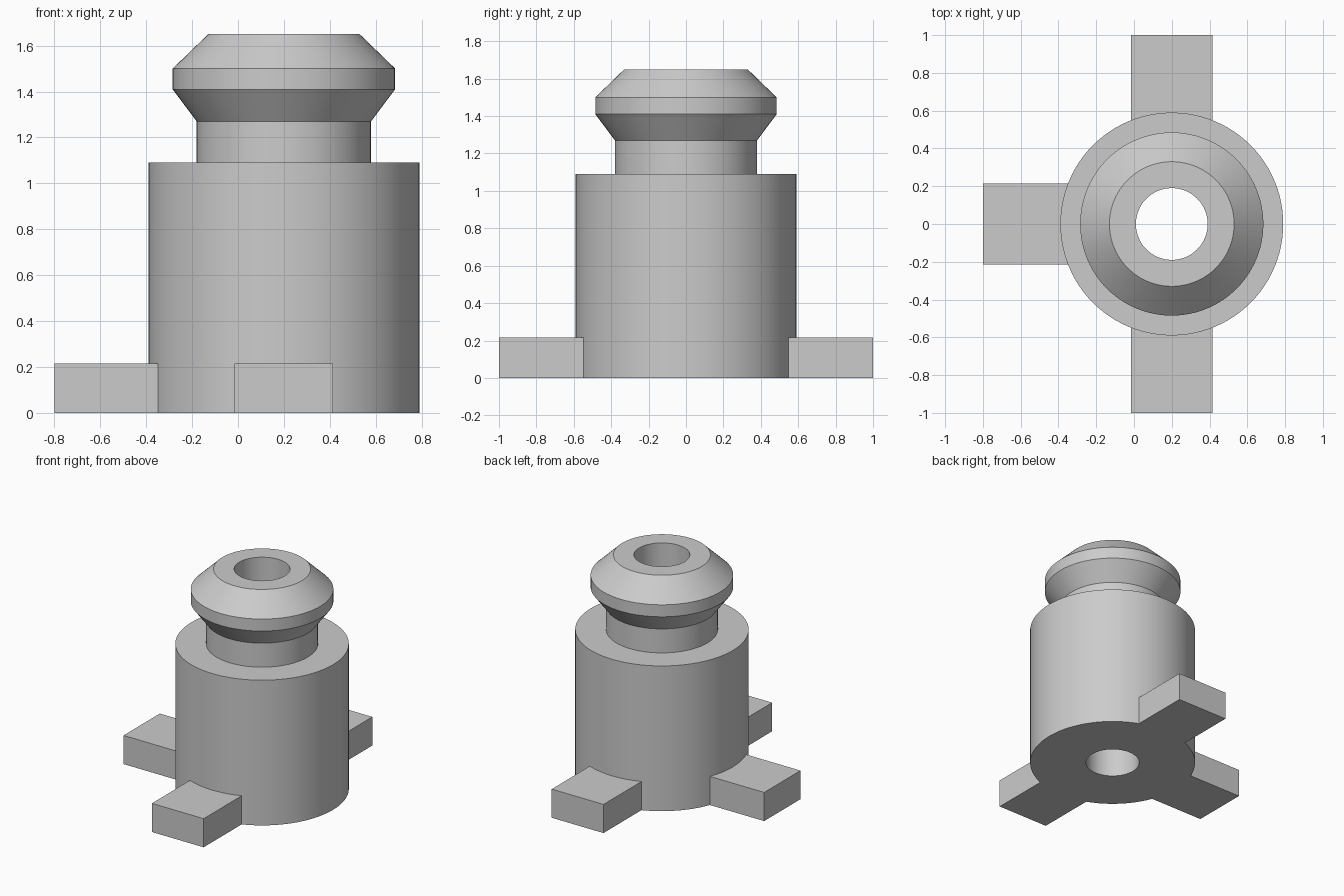
import bpy, bmesh, math
from mathutils import Matrix, Vector

cube = bpy.data.objects.get("Cube")
if cube:
    bpy.data.objects.remove(cube, do_unlink=True)

AXIS = Vector((0.2, 0, 0))
SEGMENTS = 96

grey = bpy.data.materials.new("plain grey")
grey.use_nodes = True
grey.diffuse_color = (0.6, 0.6, 0.6, 1)
grey.node_tree.nodes["Principled BSDF"].inputs["Base Color"].default_value = (0.6, 0.6, 0.6, 1)


def add_object(name, bm):
    bmesh.ops.recalc_face_normals(bm, faces=bm.faces)
    mesh = bpy.data.meshes.new(name)
    bm.to_mesh(mesh)
    bm.free()
    mesh.materials.append(grey)
    obj = bpy.data.objects.new(name, mesh)
    bpy.context.collection.objects.link(obj)
    return obj


def lathe(name, profile):
    """Spin a closed (radius, height) profile around the vertical axis."""
    bm = bmesh.new()
    verts = [bm.verts.new((AXIS.x + r, 0, z)) for r, z in profile]
    edges = [bm.edges.new((v, verts[i - 1])) for i, v in enumerate(verts)]
    bmesh.ops.spin(bm, geom=verts + edges, cent=AXIS, axis=(0, 0, 1),
                   angle=math.tau, steps=SEGMENTS, use_merge=True)
    bmesh.ops.remove_doubles(bm, verts=bm.verts, dist=1e-5)
    return add_object(name, bm)


def foot(name, angle, inner=0.4, outer=1.0, width=0.43, height=0.215):
    """Rectangular foot reaching outwards from the body wall."""
    bm = bmesh.new()
    place = (Matrix.Translation(AXIS) @ Matrix.Rotation(angle, 4, 'Z')
             @ Matrix.Translation(((inner + outer) / 2, 0, height / 2))
             @ Matrix.Diagonal((outer - inner, width, height, 1)))
    bmesh.ops.create_cube(bm, size=1, matrix=place)
    return add_object(name, bm)


# Hollow body with neck and bevelled collar
body = lathe("hollow_body", [
    (0.19, 0), (0.59, 0), (0.59, 1.09), (0.38, 1.09), (0.38, 1.27),
    (0.485, 1.41), (0.485, 1.5), (0.33, 1.65), (0.19, 1.65)])

# Three feet joined to the body in one clean solid
feet = [foot(name, math.radians(deg)) for name, deg in
        (("front_foot", -90), ("back_foot", 90), ("right_foot", 180))]
for part in feet:
    union = body.modifiers.new("join " + part.name, 'BOOLEAN')
    union.operation = 'UNION'
    union.solver = 'EXACT'
    union.object = part

bpy.ops.object.select_all(action='DESELECT')
body.select_set(True)
bpy.context.view_layer.objects.active = body
for modifier in list(body.modifiers):
    bpy.ops.object.modifier_apply(modifier=modifier.name)
for part in feet:
    bpy.data.objects.remove(part, do_unlink=True)
body.name = "footed_body"
bpy.ops.object.shade_smooth_by_angle(angle=math.radians(25))
